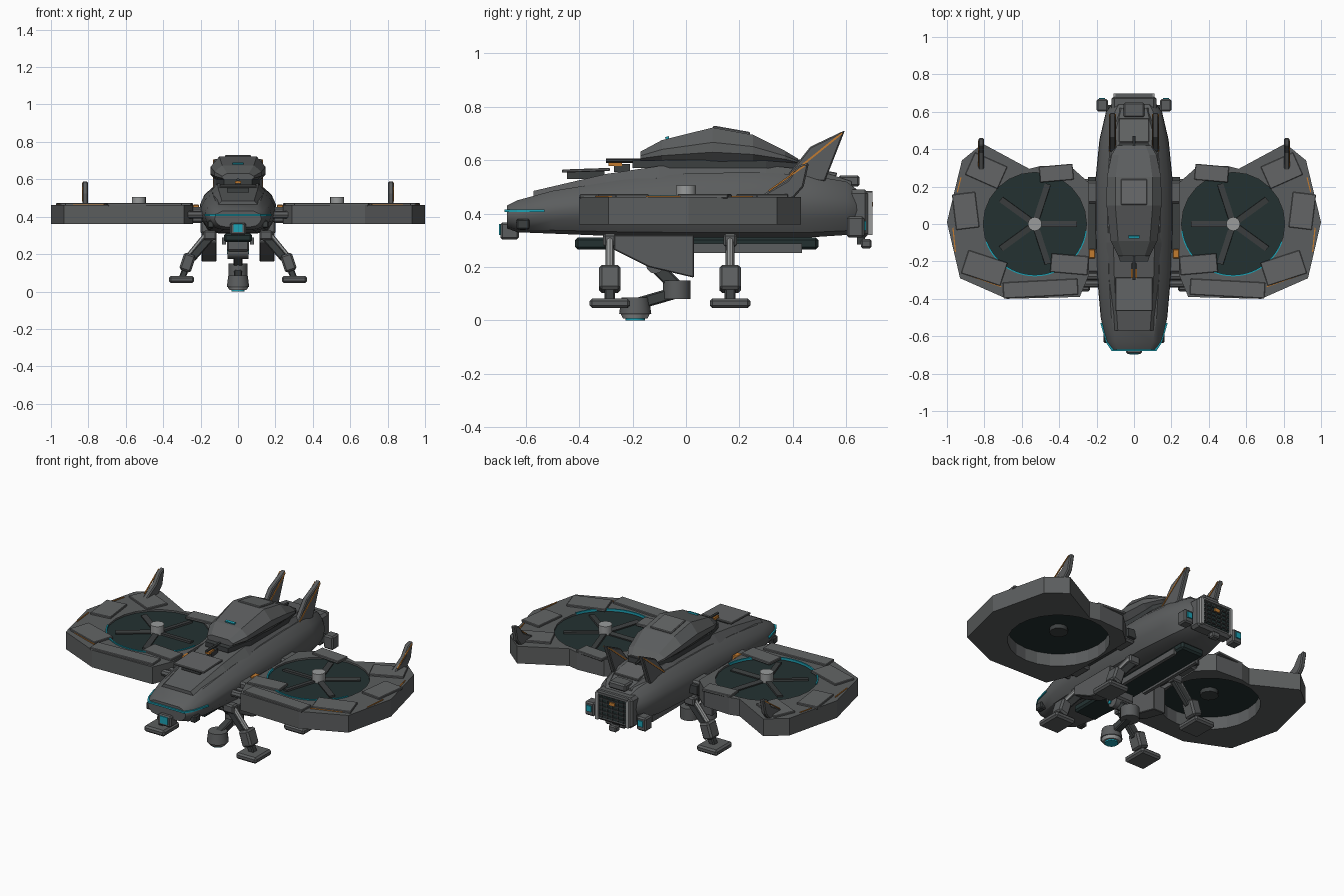
import bpy, bmesh, math
from mathutils import Matrix, Vector, Euler

if "Cube" in bpy.data.objects:
    bpy.data.objects.remove(bpy.data.objects["Cube"])


def material(name, rgb):
    m = bpy.data.materials.new(name)
    m.diffuse_color = (*rgb, 1)
    m.use_nodes = True
    m.node_tree.nodes["Principled BSDF"].inputs["Base Color"].default_value = m.diffuse_color
    return m


GREY = material("hull grey", (0.105, 0.11, 0.112))
PANEL = material("panel grey", (0.125, 0.13, 0.132))
DARK = material("dark grey", (0.045, 0.05, 0.051))
BLACK = material("rotor black green", (0.017, 0.031, 0.031))
METAL = material("light metal", (0.32, 0.33, 0.33))
CYAN = material("cyan light", (0.012, 0.36, 0.46))
ORANGE = material("orange marking", (0.55, 0.2, 0.03))


def finish(name, bm, mat, mirror=False, bevel=0, smooth=0):
    bmesh.ops.recalc_face_normals(bm, faces=bm.faces)
    me = bpy.data.meshes.new(name)
    bm.to_mesh(me)
    bm.free()
    me.materials.append(mat)
    if smooth:
        me.polygons.foreach_set("use_smooth", [True] * len(me.polygons))
        me.set_sharp_from_angle(angle=math.radians(smooth))
    ob = bpy.data.objects.new(name, me)
    bpy.context.collection.objects.link(ob)
    if bevel:
        b = ob.modifiers.new("bevel", 'BEVEL')
        b.width, b.segments = bevel, 1
    if mirror:
        ob.modifiers.new("mirror", 'MIRROR')
    return ob


def box(name, c, size, mat, rot=(0, 0, 0), mirror=False, bevel=0):
    bm = bmesh.new()
    e = Euler([math.radians(a) for a in rot]).to_matrix().to_4x4()
    bmesh.ops.create_cube(bm, size=1, matrix=Matrix.Translation(c) @ e @ Matrix.Diagonal((*size, 1)))
    return finish(name, bm, mat, mirror, bevel)


def rod(name, a, b, r, mat, sides=12, r2=None, mirror=False):
    a, b = Vector(a), Vector(b)
    bm = bmesh.new()
    q = (b - a).to_track_quat('Z', 'Y').to_matrix().to_4x4()
    bmesh.ops.create_cone(bm, cap_ends=True, segments=sides, radius1=r, radius2=r if r2 is None else r2,
                          depth=(b - a).length, matrix=Matrix.Translation((a + b) / 2) @ q)
    return finish(name, bm, mat, mirror, smooth=40)


def beam(name, a, b, w, d, mat, mirror=False, bevel=0.006):
    """Box of width w and y depth d between two points."""
    a, b = Vector(a), Vector(b)
    z = (b - a).normalized()
    x = z.orthogonal() if abs(z.x) > 0.999 else z.cross(Vector((1, 0, 0)) if abs(z.x) < 0.01 else Vector((0, 1, 0)))
    x.normalize()
    y = z.cross(x)
    m = Matrix((x, y, z)).transposed().to_4x4()
    bm = bmesh.new()
    bmesh.ops.create_cube(bm, size=1, matrix=Matrix.Translation((a + b) / 2) @ m @ Matrix.Diagonal((w, d, (b - a).length, 1)))
    return finish(name, bm, mat, mirror, bevel)


def prism(name, pts, lo, hi, mat, axis='z', mirror=False, bevel=0, hole=None):
    """Extrude an outline along z (points are x,y) or x (points are y,z)."""
    bm = bmesh.new()
    at = (lambda p: (p[0], p[1], lo)) if axis == 'z' else (lambda p: (lo, p[0], p[1]))
    if hole:
        edges = []
        for loop in (pts, hole):
            vs = [bm.verts.new(at(p)) for p in loop]
            edges += [bm.edges.new((vs[i - 1], vs[i])) for i in range(len(vs))]
        bmesh.ops.triangle_fill(bm, use_beauty=True, edges=edges)
    else:
        bm.faces.new([bm.verts.new(at(p)) for p in pts])
    r = bmesh.ops.extrude_face_region(bm, geom=bm.faces[:])
    d = (0, 0, hi - lo) if axis == 'z' else (hi - lo, 0, 0)
    bmesh.ops.translate(bm, vec=d, verts=[v for v in r["geom"] if isinstance(v, bmesh.types.BMVert)])
    return finish(name, bm, mat, mirror, bevel)


def loft(name, section, stations, mat, smooth=0):
    """Half section (x, z in 0..1) swept through (y, half width, bottom, top)."""
    full = section + [(-x, z) for x, z in reversed(section)]
    bm = bmesh.new()
    rings = [[bm.verts.new((x * w, y, b + z * (t - b))) for x, z in full] for y, w, b, t in stations]
    n = len(full)
    for r, s in zip(rings, rings[1:]):
        for i in range(n):
            bm.faces.new((r[i - 1], r[i], s[i], s[i - 1]))
    bm.faces.new(rings[0])
    bm.faces.new(rings[-1])
    return finish(name, bm, mat, smooth=smooth)


def arc(cx, cy, r, a0, a1, n):
    return [(cx + r * math.cos(math.radians(a0 + (a1 - a0) * i / n)),
             cy + r * math.sin(math.radians(a0 + (a1 - a0) * i / n))) for i in range(n + 1)]


# Fuselage, spine and canopy
loft("fuselage", [(.5, 0), (.78, .08), (.94, .3), (1, .5), (.98, .65), (.88, .84), (.68, 1)],
     [(-.67, .125, .345, .43), (-.63, .15, .33, .45), (-.5, .178, .325, .485), (-.25, .2, .315, .525),
      (0, .207, .31, .55), (.25, .205, .31, .555), (.45, .185, .31, .545), (.6, .15, .32, .52),
      (.64, .12, .335, .49)], GREY, smooth=32)
loft("spine", [(1, 0), (1, .55), (.75, 1)],
     [(-.57, .115, .42, .485), (-.3, .14, .46, .548), (-.1, .147, .48, .578), (.3, .147, .48, .58),
      (.5, .13, .46, .56), (.62, .09, .44, .52)], GREY)
loft("canopy_base", [(1, 0), (1, 1)], [(-.2, .075, .57, .598), (-.05, .12, .57, .6),
     (.3, .12, .57, .6), (.43, .08, .56, .598)], DARK)
loft("canopy", [(.78, 0), (1, .3), (1, .58), (.68, 1)],
     [(-.17, .085, .595, .632), (-.09, .125, .592, .675), (.1, .147, .59, .722), (.25, .145, .59, .695),
      (.37, .12, .59, .635), (.42, .09, .585, .605)], GREY)
box("canopy_roof_panel", (0, .17, .71), (.14, .14, .015), PANEL, (-10, 0, 0), bevel=.004)
box("canopy_light", (0, -.07, .682), (.06, .014, .012), CYAN, (13, 0, 0))
box("nose_panel", (0, -.375, .562), (.2, .18, .012), PANEL, (2, 0, 0), bevel=.003)
box("nose_panel_riser", (0, -.375, .545), (.12, .14, .03), DARK)
rod("front_aerial", (0, -.3, .598), (0, -.17, .598), .008, DARK, 6)
rod("rear_aerial", (0, .39, .598), (0, .47, .59), .008, DARK, 6)
box("spine_marker", (0, -.265, .585), (.03, .05, .014), ORANGE)
box("aerial_mount", (0, -.24, .57), (.03, .06, .03), DARK)
box("rear_deck_panel", (0, .5, .556), (.16, .13, .015), PANEL, (-9, 0, 0), bevel=.003)

# Nose lamps and sensor
half = [(.18, -.53), (.15, -.632), (.12, -.679)]
prism("nose_light_strip", half + [(-x, y) for x, y in reversed(half)], .405, .415, CYAN)
box("nose_sensor", (0, -.66, .335), (.085, .07, .065), GREY, bevel=.008)
box("nose_sensor_lens", (0, -.696, .34), (.05, .006, .042), CYAN)
box("nose_side_lamp", (.145, -.61, .36), (.035, .05, .04), DARK, mirror=True, bevel=.006)

# Wings with ducted rotors
CX, R = .53, .276
outline = [(.24, -.27), (.29, -.39), (.68, -.40), (.93, -.29), (1, .01), (.92, .34), (.81, .43),
           (.56, .295), (.5, .31), (.33, .30), (.24, .22)]
prism("wing", outline, .36, .462, GREY, mirror=True, hole=arc(CX, 0, R, 0, 345, 23))
prism("rotor_disc", arc(CX, 0, R, 0, 345, 23), .435, .452, BLACK, mirror=True)
prism("rotor_light_ring", arc(CX, 0, R + .004, 188, 340, 24) + arc(CX, 0, R - .004, 340, 188, 24),
      .455, .468, CYAN, mirror=True)
for i in range(5):
    a = math.radians(90 + 72 * i + 18 * 5)
    box("rotor_blade", (CX + .13 * math.cos(a), .13 * math.sin(a), .457), (.19, .032, .01), DARK,
        (8, 0, math.degrees(a)), mirror=True)
rod("rotor_hub", (CX, 0, .44), (CX, 0, .505), .037, METAL, 16, mirror=True)
rod("rotor_lower_hub", (CX, 0, .41), (CX, 0, .44), .05, DARK, 12, mirror=True)
for n, x, y, w, d, a in [("front", .5, -.345, .4, .085, -3), ("front_corner", .8, -.235, .22, .13, 18),
                         ("tip", .9, .07, .125, .19, -7), ("rear_corner", .79, .285, .19, .13, 24),
                         ("rear", .415, .272, .18, .085, -5), ("inner", .345, -.215, .2, .1, 5)]:
    box("wing_panel_" + n, (x, y, .465), (w, d, .016), PANEL, (0, 0, a), mirror=True, bevel=.003)
for a, b in [((.955, -.15), (.968, -.02)), ((.945, .17), (.925, .25)), ((.71, -.335), (.88, -.275))]:
    beam("wing_marking", (*a, .463), (*b, .463), .006, .006, ORANGE, mirror=True, bevel=0)

# Wing tip fins and tail fins
prism("wing_fin", [(.26, .455), (.38, .525), (.42, .58), (.46, .59), (.44, .5), (.4, .455)],
      .802, .832, GREY, 'x', True, .006)
beam("wing_fin_marking", (.832, .31, .485), (.832, .445, .58), .006, .006, ORANGE, mirror=True, bevel=0)
prism("tail_fin", [(.37, .53), (.465, .65), (.595, .712), (.52, .52)], .1, .13, GREY, 'x', True, .005)
for x in (.1, .13):
    beam("tail_fin_marking", (x, .39, .545), (x, .585, .702), .007, .007, ORANGE, mirror=True, bevel=0)

# Wing roots
for y in (-.2, .17):
    box("wing_root", (.225, y, .41), (.08, .12, .085), GREY, mirror=True, bevel=.01)
for y in (-.32, -.28, -.24):
    rod("root_pipe", (.18, y, .41), (.285, y, .41), .02, GREY, 8, mirror=True)
box("root_beam", (.222, 0, .41), (.05, .5, .05), DARK, mirror=True)
box("root_marker", (.225, -.16, .445), (.035, .05, .04), ORANGE, mirror=True, bevel=.005)

# Tail exhaust
box("exhaust_housing", (0, .645, .4), (.24, .08, .18), GREY, bevel=.015)
box("exhaust_grille", (0, .684, .4), (.18, .008, .13), BLACK)
for i in range(5):
    box("grille_bar", (0, .69, .35 + .025 * i), (.17, .008, .007), DARK)
    box("grille_rib", (-.07 + .035 * i, .69, .4), (.006, .008, .125), DARK)
box("exhaust_side_rail", (.1, .685, .4), (.018, .025, .16), METAL, mirror=True)
box("exhaust_top_rail", (0, .685, .478), (.2, .025, .014), GREY)
box("exhaust_marker", (0, .695, .435), (.035, .008, .018), ORANGE)
box("tail_top_box", (0, .61, .522), (.11, .08, .042), GREY, bevel=.008)
box("tail_pod", (.17, .635, .35), (.062, .065, .08), GREY, mirror=True, bevel=.008)
box("tail_pod_arm", (.12, .62, .36), (.09, .03, .04), DARK, mirror=True)
box("tail_pod_light", (.17, .67, .355), (.032, .008, .035), CYAN, mirror=True)
box("tail_lower_box", (0, .675, .287), (.05, .04, .034), GREY, bevel=.006)
box("tail_lower_mount", (0, .655, .31), (.03, .03, .05), DARK)

# Belly keel and side plates
box("belly_keel", (0, .04, .288), (.15, .91, .045), BLACK, bevel=.01)
box("belly_rail", (.075, .215, .27), (.02, .44, .035), GREY, mirror=True)
prism("belly_pod", [(-.27, .32), (-.27, .265), (-.14, .2), (.03, .16), (.03, .32)], .115, .195, GREY, 'x', True, .004)

# Camera arm
box("arm_mount", (0, -.12, .245), (.12, .1, .06), GREY, bevel=.01)
rod("arm_shoulder", (-.055, -.115, .21), (.055, -.115, .21), .035, GREY)
rod("shoulder_light", (-.06, -.135, .212), (.06, -.135, .212), .011, CYAN, 8)
beam("upper_arm", (0, -.12, .21), (0, -.035, .125), .05, .05, DARK)
rod("arm_elbow", (0, -.035, .08), (0, -.035, .15), .052, GREY, 16)
beam("lower_arm", (0, -.035, .105), (0, -.19, .06), .045, .045, DARK)
rod("camera_head", (0, -.19, .025), (0, -.19, .085), .06, GREY, 16, .052)
rod("camera_rim", (0, -.19, .008), (0, -.19, .027), .046, METAL, 16, .056)
rod("camera_lens", (0, -.19, 0), (0, -.19, .01), .036, CYAN, 16)

# Landing legs
for y in (-.285, .165):
    box("leg_hinge", (.15, y, .3), (.07, .05, .05), GREY, mirror=True, bevel=.008)
    beam("leg_strut", (.145, y, .295), (.25, y, .175), .045, .034, DARK, mirror=True)
    rod("leg_piston", (.175, y, .3), (.265, y, .19), .014, METAL, 8, mirror=True)
    box("leg_shin", (.27, y, .155), (.065, .08, .095), GREY, (0, -18, 0), mirror=True, bevel=.01)
    beam("leg_ankle", (.28, y, .12), (.3, y, .07), .035, .04, DARK, mirror=True)
    box("foot", (.302, y, .064), (.135, .152, .036), GREY, mirror=True, bevel=.01)
